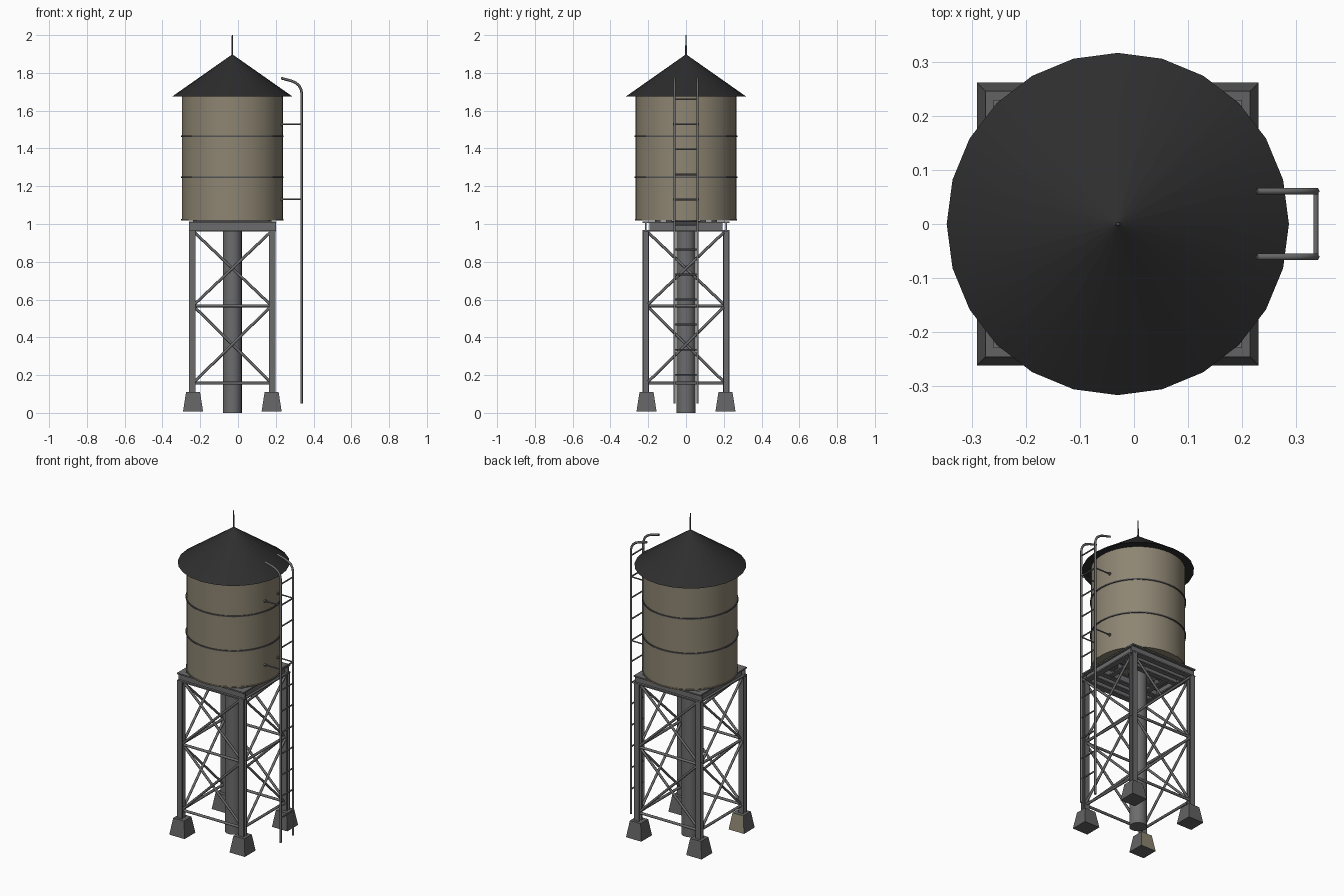
import bpy, bmesh, math
from mathutils import Vector, Matrix

if "Cube" in bpy.data.objects:
    bpy.data.objects.remove(bpy.data.objects["Cube"])

CX = -0.03          # tower axis in x
LEG = 0.212         # leg distance from the axis


def material(name, r, g, b):
    m = bpy.data.materials.new(name)
    m.diffuse_color = (r, g, b, 1)
    m.use_nodes = True
    m.node_tree.nodes["Principled BSDF"].inputs["Base Color"].default_value = m.diffuse_color
    return m


TANK = material("tan tank paint", 0.27, 0.235, 0.17)
ROOF = material("dark roof", 0.027, 0.027, 0.028)
STEEL = material("grey steel", 0.15, 0.15, 0.155)
DARK = material("dark steel", 0.085, 0.085, 0.09)
CONCRETE = material("concrete grey", 0.125, 0.123, 0.125)


def finish(name, bm, *mats, angle=50):
    bmesh.ops.recalc_face_normals(bm, faces=bm.faces)
    me = bpy.data.meshes.new(name)
    bm.to_mesh(me)
    bm.free()
    ob = bpy.data.objects.new(name, me)
    bpy.context.collection.objects.link(ob)
    for m in mats:
        me.materials.append(m)
    bpy.ops.object.select_all(action='DESELECT')
    ob.select_set(True)
    bpy.context.view_layer.objects.active = ob
    bpy.ops.object.shade_smooth_by_angle(angle=math.radians(angle))
    return ob


def box(bm, c, s):
    mat = Matrix.Translation(c) @ Matrix.Diagonal((s[0], s[1], s[2], 1))
    bmesh.ops.create_cube(bm, size=1, matrix=mat)


def rod(bm, p, q, r, n=8, r2=None):
    p, q = Vector(p), Vector(q)
    d = q - p
    mat = Matrix.Translation((p + q) / 2) @ d.to_track_quat('Z', 'Y').to_matrix().to_4x4()
    bmesh.ops.create_cone(bm, cap_ends=True, segments=n, radius1=r,
                          radius2=r if r2 is None else r2, depth=d.length, matrix=mat)


def beam(bm, c, length, axis, w=0.036, h=0.052, t=0.008):
    """I-beam: along x or y (flanges above and below) or z (flanges front and back)."""
    c = Vector(c)
    for k in (-1, 0, 1):
        a, b = (w, t) if k else (t, h - t)
        off = k * (h - t) / 2
        if axis == 'x':
            box(bm, c + Vector((0, 0, off)), (length, a, b))
        elif axis == 'y':
            box(bm, c + Vector((0, 0, off)), (a, length, b))
        else:
            box(bm, c + Vector((0, off, 0)), (a, b, length))


# tank body
bm = bmesh.new()
rod(bm, (CX, 0, 1.022), (CX, 0, 1.68), 0.267, 48)
finish("tank", bm, TANK, angle=30)

# thin hoops around the tank
for name, z in (("lower_hoop", 1.247), ("upper_hoop", 1.464)):
    bm = bmesh.new()
    rod(bm, (CX, 0, z - 0.004), (CX, 0, z + 0.004), 0.272, 48)
    finish(name, bm, DARK, angle=30)
bm = bmesh.new()
rod(bm, (CX, 0, 1.019), (CX, 0, 1.026), 0.271, 48)
finish("tank_floor", bm, TANK, angle=30)

# conical roof and its spike
bm = bmesh.new()
rod(bm, (CX, 0, 1.676), (CX, 0, 1.897), 0.317, 24, 0.002)
finish("roof", bm, ROOF, angle=30)
bm = bmesh.new()
rod(bm, (CX, 0, 1.885), (CX, 0, 2.0), 0.005, 8, 0.003)
finish("roof_spike", bm, DARK)

# central pipe with top collar
bm = bmesh.new()
rod(bm, (CX, 0, 0), (CX, 0, 1.02), 0.05, 24)
rod(bm, (CX, 0, 0.995), (CX, 0, 1.021), 0.056, 24)
finish("center_pipe", bm, STEEL, angle=30)

# legs and tapered footings
for sx, xn in ((-1, "left"), (1, "right")):
    for sy, yn in ((-1, "front"), (1, "back")):
        x, y = CX + sx * LEG, sy * LEG
        bm = bmesh.new()
        beam(bm, (x, y, 0.532), 0.86, 'z', 0.034, 0.034, 0.007)
        finish(f"{yn}_{xn}_leg", bm, STEEL)
        bm = bmesh.new()
        box(bm, (CX + sx * 0.208, sy * 0.209, 0.059), (0.106, 0.106, 0.102))
        for v in bm.verts:
            if v.co.z > 0.06:
                v.co.x = CX + sx * 0.208 + (v.co.x - CX - sx * 0.208) * 0.7
                v.co.y = sy * 0.209 + (v.co.y - sy * 0.209) * 0.7
        bm.normal_update()
        if sx < 0 and sy < 0:   # one painted face on this footing
            for f in bm.faces:
                f.material_index = int(f.normal.y > 0.8)
        finish(f"{yn}_{xn}_footing", bm, CONCRETE, TANK, angle=20)

# cross bracing on the four sides
for k, name in enumerate(("front", "right", "back", "left")):
    bm = bmesh.new()
    e = LEG - 0.012
    for z in (0.157, 0.567):
        rod(bm, (-e, -LEG, z), (e, -LEG, z), 0.008)
    for z0, z1 in ((0.165, 0.56), (0.575, 0.955)):
        rod(bm, (-e, -LEG - 0.005, z0), (e, -LEG - 0.005, z1), 0.0075)
        rod(bm, (-e, -LEG + 0.005, z1), (e, -LEG + 0.005, z0), 0.0075)
    bmesh.ops.rotate(bm, verts=bm.verts, matrix=Matrix.Rotation(k * math.pi / 2, 3, 'Z'))
    bmesh.ops.translate(bm, verts=bm.verts, vec=(CX, 0, 0))
    finish(f"{name}_bracing", bm, STEEL)

# platform frame and joists
bm = bmesh.new()
for s in (-1, 1):
    beam(bm, (CX, s * LEG, 0.987), 0.46, 'x')
    beam(bm, (CX + s * LEG, 0, 0.987), 2 * LEG - 0.036, 'y')
finish("platform_frame", bm, STEEL)
bm = bmesh.new()
for y in (-0.15, -0.09, 0.09, 0.15):
    beam(bm, (CX, y, 0.991), 2 * LEG - 0.01, 'x', 0.03, 0.056, 0.007)
for s in (-1, 1):
    beam(bm, (CX + s * 0.135, 0, 0.991), 0.03, 'x', 0.2, 0.05, 0.007)
finish("platform_joists", bm, STEEL)

# ladder rails, bent over the roof edge
cu = bpy.data.curves.new("ladder_rails", 'CURVE')
cu.dimensions = '3D'
cu.bevel_depth = 0.007
cu.bevel_resolution = 1
cu.use_fill_caps = True
path = [(0.337, 0.05), (0.337, 1.695), (0.333, 1.715), (0.322, 1.734),
        (0.303, 1.749), (0.278, 1.759), (0.228, 1.772)]
for y in (-0.061, 0.061):
    sp = cu.splines.new('POLY')
    sp.points.add(len(path) - 1)
    for p, (x, z) in zip(sp.points, path):
        p.co = (x, y, z, 1)
    sp.use_smooth = True
rails = bpy.data.objects.new("ladder_rails", cu)
bpy.context.collection.objects.link(rails)
cu.materials.append(STEEL)

# ladder rungs
bm = bmesh.new()
for i in range(12):
    z = 1.66 - i * 0.1325
    rod(bm, (0.337, -0.061, z), (0.337, 0.061, z), 0.0045)
finish("ladder_rungs", bm, STEEL)

# ladder brackets with wall plates
bm = bmesh.new()
for z in (1.13, 1.528):
    for y in (-0.061, 0.061):
        rod(bm, (0.225, y, z), (0.337, y, z), 0.004)
        rod(bm, (0.222, y, z), (0.236, y, z), 0.009)
finish("ladder_brackets", bm, STEEL)
